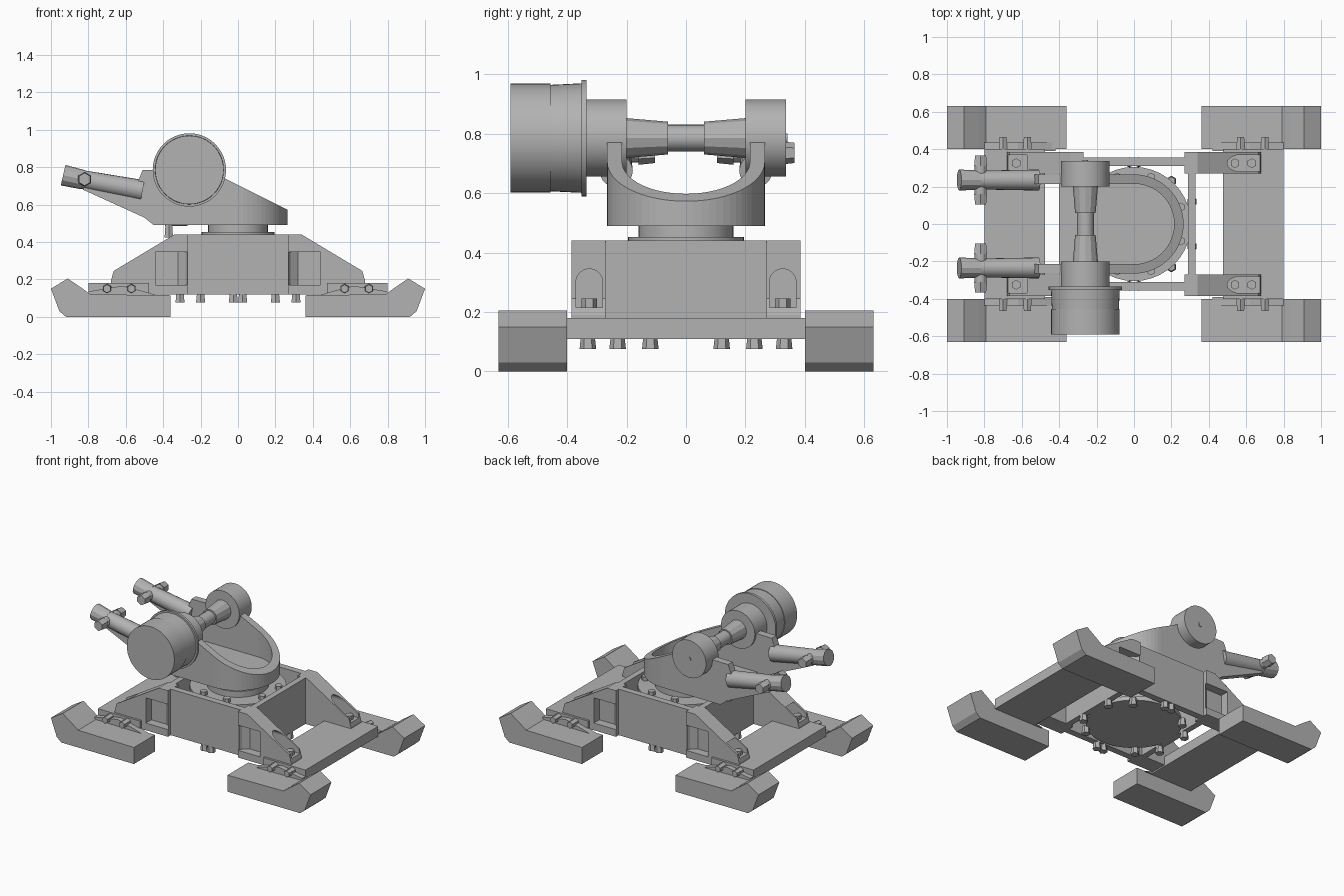
import bpy, bmesh, math
from mathutils import Vector

cube = bpy.data.objects.get("Cube")
if cube:
    bpy.data.objects.remove(cube)

grey = bpy.data.materials.new("plain grey")
grey.use_nodes = True
COLOUR = (0.45, 0.45, 0.45, 1)
grey.diffuse_color = COLOUR
grey.node_tree.nodes["Principled BSDF"].inputs["Base Color"].default_value = COLOUR


def finish(name, bm, smooth=False):
    bmesh.ops.recalc_face_normals(bm, faces=bm.faces)
    mesh = bpy.data.meshes.new(name)
    bm.to_mesh(mesh)
    bm.free()
    mesh.materials.append(grey)
    ob = bpy.data.objects.new(name, mesh)
    bpy.context.collection.objects.link(ob)
    if smooth:
        bpy.ops.object.select_all(action='DESELECT')
        ob.select_set(True)
        bpy.context.view_layer.objects.active = ob
        bpy.ops.object.shade_smooth_by_angle(angle=math.radians(35))
    return ob


def prism(name, points, lo, hi, axis='Y'):
    """Extrude an xz outline along y, or an xy outline along z."""
    bm = bmesh.new()
    place = (lambda p, d: (p[0], d, p[1])) if axis == 'Y' else (lambda p, d: (p[0], p[1], d))
    a = [bm.verts.new(place(p, lo)) for p in points]
    b = [bm.verts.new(place(p, hi)) for p in points]
    bm.faces.new(a)
    bm.faces.new(b[::-1])
    for i in range(len(a)):
        j = (i + 1) % len(a)
        bm.faces.new((a[i], a[j], b[j], b[i]))
    return finish(name, bm)


def box(name, x, y, z):
    return prism(name, [(x[0], y[0]), (x[1], y[0]), (x[1], y[1]), (x[0], y[1])], *z, axis='Z')


def rod(name, start, end, r1, r2=None, sides=40):
    start, end = Vector(start), Vector(end)
    d = end - start
    bm = bmesh.new()
    bmesh.ops.create_cone(bm, cap_ends=True, segments=sides, radius1=r1,
                          radius2=r1 if r2 is None else r2, depth=d.length)
    turn = d.to_track_quat('Z', 'Y')
    for v in bm.verts:
        v.co = turn @ v.co + (start + end) / 2
    return finish(name, bm, sides > 12)


def combine(ob, cutter, operation='DIFFERENCE'):
    mod = ob.modifiers.new("cut", 'BOOLEAN')
    mod.operation, mod.object, mod.solver = operation, cutter, 'EXACT'
    bpy.context.view_layer.objects.active = ob
    bpy.ops.object.modifier_apply(modifier=mod.name)
    bpy.data.objects.remove(cutter)


def mirrored(points, sx, sy=1):
    return [(sx * x, sy * y) for x, y in points]


def arc(radius, count=32):
    return [(radius * math.sin(math.pi * i / count), -radius * math.cos(math.pi * i / count))
            for i in range(count + 1)]


# Hollow base box with its deck and floor discs
body = box("base_box", (-0.33, 0.33), (-0.355, 0.355), (0.12, 0.44))
combine(body, box("hollow", (-0.29, 0.29), (-0.31, 0.31), (0, 0.6)))
for sy in (-1, 1):
    for sx in (-1, 1):
        pocket = [(0.27, 0.42), (0.27, 0.35), (0.31, 0.325), (0.45, 0.325), (0.45, 0.42)]
        combine(body, prism("pocket", mirrored(pocket, sx, sy), 0.17, 0.41, 'Z'))
rod("deck_disc", (0, 0, 0.38), (0, 0, 0.41), 0.305)
rod("floor_disc", (0, 0, 0.12), (0, 0, 0.15), 0.3)

FOOT = [(0.36, 0), (0.92, 0), (0.955, 0.03), (1, 0.15), (0.91, 0.205),
        (0.83, 0.15), (0.79, 0.12), (0.36, 0.115)]
LEG = [(0.27, 0.12), (0.68, 0.12), (0.68, 0.19), (0.665, 0.245), (0.34, 0.44), (0.27, 0.44)]
for sx in (-1, 1):
    # Cross beams joining the feet
    box("cross_beam", sorted((sx * 0.475, sx * 0.8)), (-0.4, 0.4), (0.11, 0.18))
    for sy in (-1, 1):
        # Feet with upturned toes
        prism("foot", mirrored(FOOT, sx), *sorted((sy * 0.4, sy * 0.63)))
        # Sloping legs with an outer pocket and a rounded bolt groove
        leg = prism("leg", mirrored(LEG, sx), *sorted((sy * 0.27, sy * 0.385)))
        pocket = [(0.25, 0.42), (0.28, 0.355), (0.32, 0.325), (0.44, 0.325), (0.44, 0.42)]
        combine(leg, prism("pocket", mirrored(pocket, sx, sy), 0.17, 0.345, 'Z'))
        combine(leg, rod("groove", (sx * 0.46, sy * 0.325, 0.30), (sx * 0.8, sy * 0.325, 0.30), 0.045))
        combine(leg, box("groove", sorted((sx * 0.46, sx * 0.8)),
                         sorted((sy * 0.28, sy * 0.37)), (0.215, 0.30)))
        for x in (0.54, 0.63):
            rod("leg_bolt", (sx * x, sy * 0.325, 0.2), (sx * x, sy * 0.325, 0.245), 0.026, sides=6)
        # Bolts and lugs fixing the feet to the beams
        lug = [(0.42, 0.11), (0.8, 0.11), (0.8, 0.135), (0.62, 0.165), (0.5, 0.135)]
        prism("foot_lug", mirrored(lug, sx), *sorted((sy * 0.39, sy * 0.435)))
        for x in (0.57, 0.7):
            rod("foot_bolt", (sx * x, sy * 0.4, 0.15), (sx * x, sy * 0.465, 0.15), 0.026, 0.022, 6)
        # Bolts under the floor and on the deck
        for x, y in ((0.31, 0.12), (0.2, 0.23), (0.025, 0.33)):
            rod("floor_bolt", (sx * x, sy * y, 0.13), (sx * x, sy * y, 0.075), 0.022, 0.028, 6)
        for x, y in ((0.25, 0.09), (0.09, 0.25)):
            rod("deck_bolt", (sx * x, sy * y, 0.4), (sx * x, sy * y, 0.438), 0.024, sides=6)

# Turntable
rod("turntable_flange", (0, 0, 0.4), (0, 0, 0.452), 0.195)
rod("turntable_post", (0, 0, 0.15), (0, 0, 0.5), 0.16)

# Cradle: horseshoe wall trimmed by its side profile
outer = [(-1, -0.265)] + arc(0.265) + [(-1, 0.265)]
inner = [(-1, 0.215)] + arc(0.215)[::-1] + [(-1, -0.215)]
cradle = prism("cradle", outer + inner, 0.4, 1, 'Z')
SIDE = [(-0.45, 0.49), (0.3, 0.49), (0.3, 0.555), (-0.1, 0.755), (-0.17, 0.79), (-0.51, 0.785),
        (-0.54, 0.71), (-0.8, 0.745), (-0.83, 0.68), (-0.5, 0.53)]
combine(cradle, prism("side_profile", SIDE, -0.5, 0.5), 'INTERSECT')
prism("cradle_floor", [(-0.4, -0.22)] + arc(0.22) + [(-0.4, 0.22)], 0.492, 0.52, 'Z')
for y in (-0.065, 0.065):
    rod("rear_bolt", (-0.37, y, 0.425), (-0.37, y, 0.5), 0.026, 0.02, 6)
    rod("rear_bolt_arm", (-0.39, y, 0.5), (-0.27, y, 0.5), 0.015, sides=6)

# Rear arms ending in a tube with cross pins
for y in (-0.235, 0.235):
    rod("arm_tube", (-0.51, y, 0.675), (-0.84, y, 0.735), 0.056, 0.05, 20)
    rod("arm_tip", (-0.83, y, 0.733), (-0.935, y, 0.757), 0.052, 0.056, 12)
    rod("arm_cross_pin", (-0.82, y - 0.09, 0.735), (-0.82, y + 0.09, 0.735), 0.032, sides=12)
    for s in (-1, 1):
        rod("arm_pin_nut", (-0.82, y + s * 0.075, 0.735), (-0.82, y + s * 0.13, 0.735), 0.04, 0.034, 6)

# Cross axle, hubs and the large drum, all on one line
def axle(name, y1, y2, r1, r2=None, sides=48):
    rod(name, (-0.26, y1, 0.785), (-0.26, y2, 0.785), r1, r2, sides)


axle("axle_bar", -0.2, 0.2, 0.045, sides=16)
for s in (-1, 1):
    axle("axle_sleeve", s * 0.2, s * 0.06, 0.067, 0.055, 12)
    axle("hub", s * 0.2, s * 0.337, 0.13)
axle("hub_pin", 0.33, 0.342, 0.015, sides=12)
axle("drum_flange", -0.352, -0.335, 0.196)
axle("drum_collar", -0.352, -0.455, 0.184, 0.179)
axle("drum", -0.455, -0.59, 0.183)
